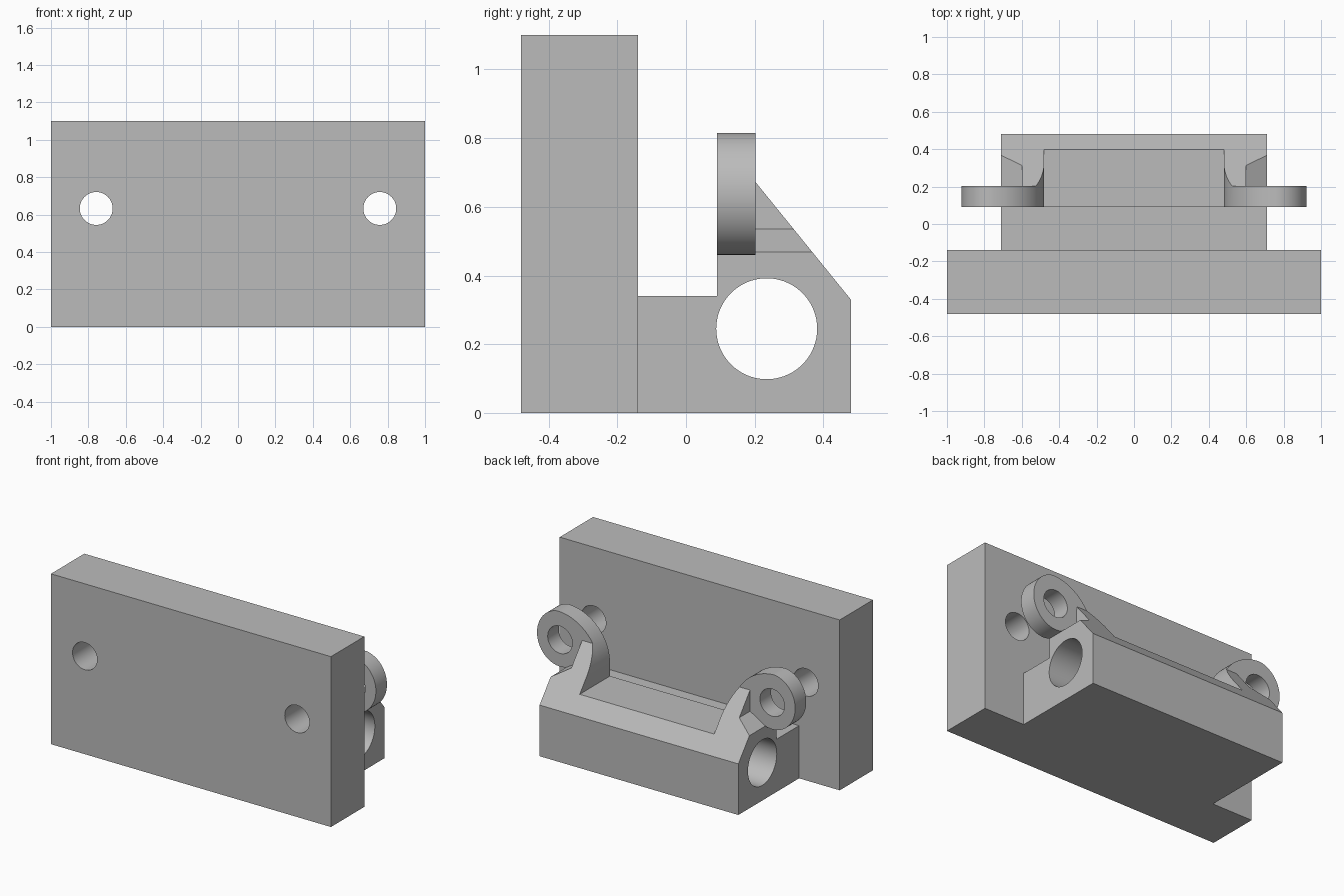
import bpy
import bmesh
from math import cos, sin, radians
from mathutils import Vector

old = bpy.data.objects.get("Cube")
if old:
    bpy.data.objects.remove(old, do_unlink=True)

grey = bpy.data.materials.new("plain grey")
grey.use_nodes = True
colour = (0.5, 0.5, 0.5, 1)
grey.diffuse_color = colour
grey.node_tree.nodes["Principled BSDF"].inputs["Base Color"].default_value = colour


def prism(name, outline, axis, low, high):
    """Extrude an outline along x (points are y, z) or along y (points are x, z)."""
    def place(p, depth):
        return Vector((depth, p[0], p[1]) if axis == "x" else (p[0], depth, p[1]))
    bm = bmesh.new()
    base = bm.faces.new([bm.verts.new(place(p, low)) for p in outline])
    ret = bmesh.ops.extrude_face_region(bm, geom=[base])
    moved = [v for v in ret["geom"] if isinstance(v, bmesh.types.BMVert)]
    shift = place((0, 0), high) - place((0, 0), low)
    bmesh.ops.translate(bm, verts=moved, vec=shift)
    # the extrusion can leave the starting cap in place; make all normals face out
    bmesh.ops.recalc_face_normals(bm, faces=bm.faces)
    mesh = bpy.data.meshes.new(name)
    bm.to_mesh(mesh)
    bm.free()
    mesh.materials.append(grey)
    ob = bpy.data.objects.new(name, mesh)
    bpy.context.collection.objects.link(ob)
    return ob


def arc(cx, cz, rx, rz, start, step, count):
    angles = [radians(start + step * i) for i in range(count)]
    return [(cx + rx * cos(a), cz + rz * sin(a)) for a in angles]


def combine(target, tool, operation):
    """Apply a boolean and drop the tool."""
    mod = target.modifiers.new("combine", "BOOLEAN")
    mod.operation, mod.solver, mod.object = operation, "EXACT", tool
    bpy.context.view_layer.objects.active = target
    bpy.ops.object.modifier_apply(modifier=mod.name)
    bpy.data.objects.remove(tool, do_unlink=True)


BOLT_X, BOLT_Z = 0.758, 0.633

# Saddle: front outline crossed with the stepped and sloped side outline
half = arc(0.78, 0.515, 0.3, 0.3, 180, -5.3, 11)
half = [(0.48, 0.43)] + half + [(0.6, 0.535), (0.71, 0.469), (0.71, 0)]
outline = half + [(-x, z) for x, z in reversed(half)]
bracket = prism("mounting_bracket", outline, "y", -0.25, 0.6)
side = [(-0.2, -0.1), (0.48, -0.1), (0.48, 0.33), (0.2, 0.675),
        (0.09, 0.675), (0.09, 0.34), (-0.2, 0.34)]
combine(bracket, prism("side_profile", side, "x", -0.9, 0.9), "INTERSECT")

# Back plate
plate = [(-1, 0), (1, 0), (1, 1.1), (-1, 1.1)]
combine(bracket, prism("plate", plate, "y", -0.48, -0.14), "UNION")

# Bolt lugs: swept shoulder running into a rounded eye
lug = arc(0.78, 0.515, 0.3, 0.3, 180, -5.3, 17)
lug += arc(0.757, 0.638, 0.165, 0.178, 84, -6, 35)
lug += [(0.6, 0.3), (0.48, 0.3)]
for s in (-1, 1):
    shape = [(s * x, z) for x, z in lug]
    combine(bracket, prism("lug", shape, "y", 0.09, 0.203), "UNION")

# Bolt holes through plate and lugs
for s in (-1, 1):
    hole = arc(s * BOLT_X, BOLT_Z, 0.088, 0.088, 0, 7.5, 48)
    combine(bracket, prism("bolt_hole", hole, "y", -0.7, 0.7), "DIFFERENCE")

# Rod bore along the saddle
bore = arc(0.235, 0.245, 0.147, 0.147, 0, 5, 72)
combine(bracket, prism("rod_bore", bore, "x", -0.9, 0.9), "DIFFERENCE")

bpy.ops.object.select_all(action="DESELECT")
bracket.select_set(True)
bpy.context.view_layer.objects.active = bracket
bpy.ops.object.shade_smooth_by_angle(angle=radians(25))
